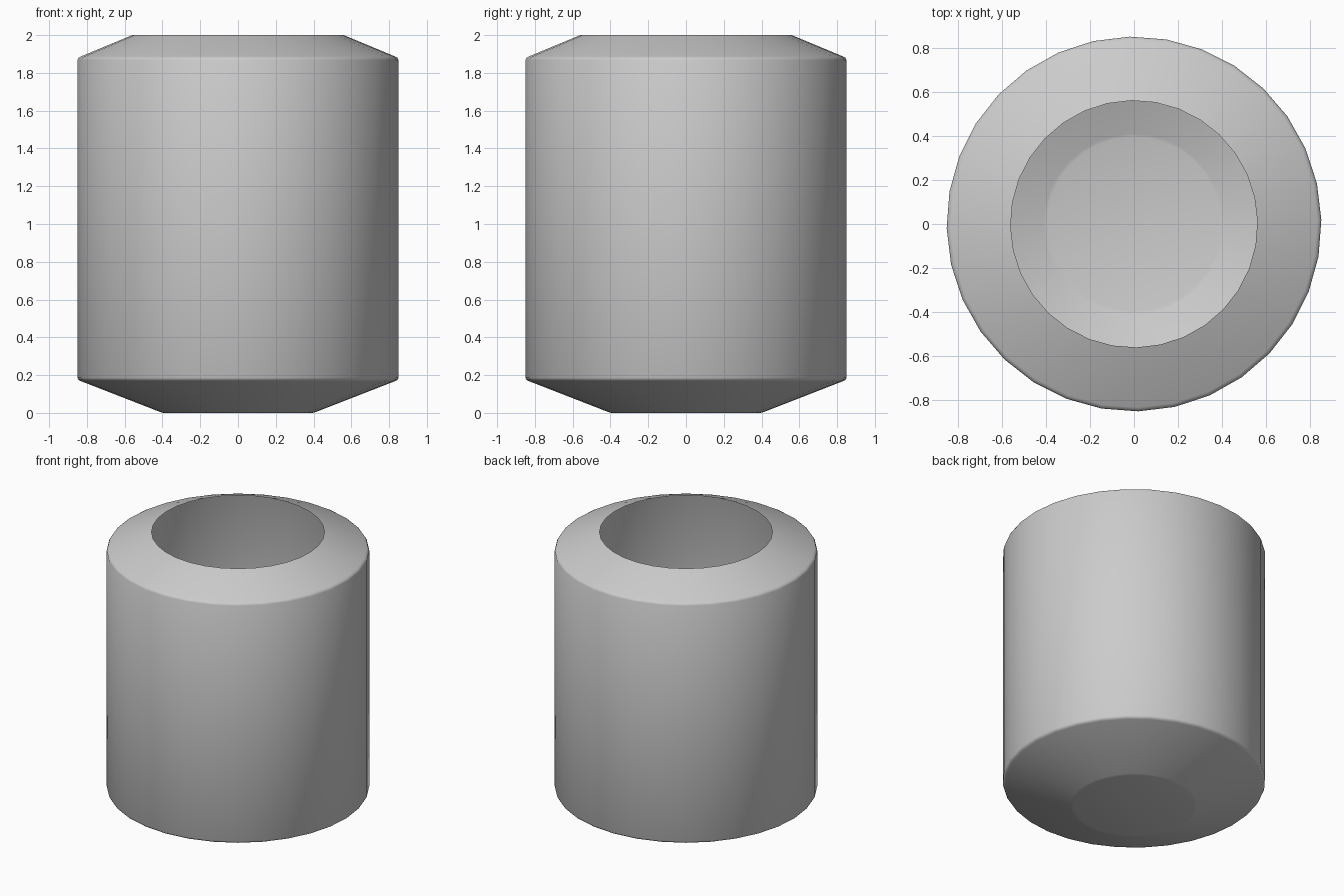
import bpy, bmesh, math

if "Cube" in bpy.data.objects:
    bpy.data.objects.remove(bpy.data.objects["Cube"])

SIDES = 32
TURN = math.radians(1.3)

# Outline from base to open rim (radius, height), with tiny bevels at the corners
PROFILE = [(0.395, 0.0), (0.41, 0.004), (0.832, 0.168), (0.844, 0.174),
           (0.85, 0.186), (0.85, 1.868), (0.844, 1.88), (0.832, 1.887), (0.56, 2.0)]


def lathe(name, profile):
    bm = bmesh.new()
    rings = []
    for r, z in profile:
        angles = [TURN + 2 * math.pi * i / SIDES for i in range(SIDES)]
        rings.append([bm.verts.new((r * math.cos(a), r * math.sin(a), z)) for a in angles])
    # Floor
    bm.faces.new(rings[0][::-1])
    # Walls
    for low, high in zip(rings, rings[1:]):
        for i in range(SIDES):
            j = (i + 1) % SIDES
            bm.faces.new((low[i], low[j], high[j], high[i]))
    mesh = bpy.data.meshes.new(name)
    bm.to_mesh(mesh)
    bm.free()
    obj = bpy.data.objects.new(name, mesh)
    bpy.context.collection.objects.link(obj)
    return obj


# Thin open-topped vessel
vessel = lathe("vessel_shell", PROFILE)
bpy.context.view_layer.objects.active = vessel
vessel.select_set(True)
bpy.ops.object.shade_smooth_by_angle(angle=math.radians(40))
